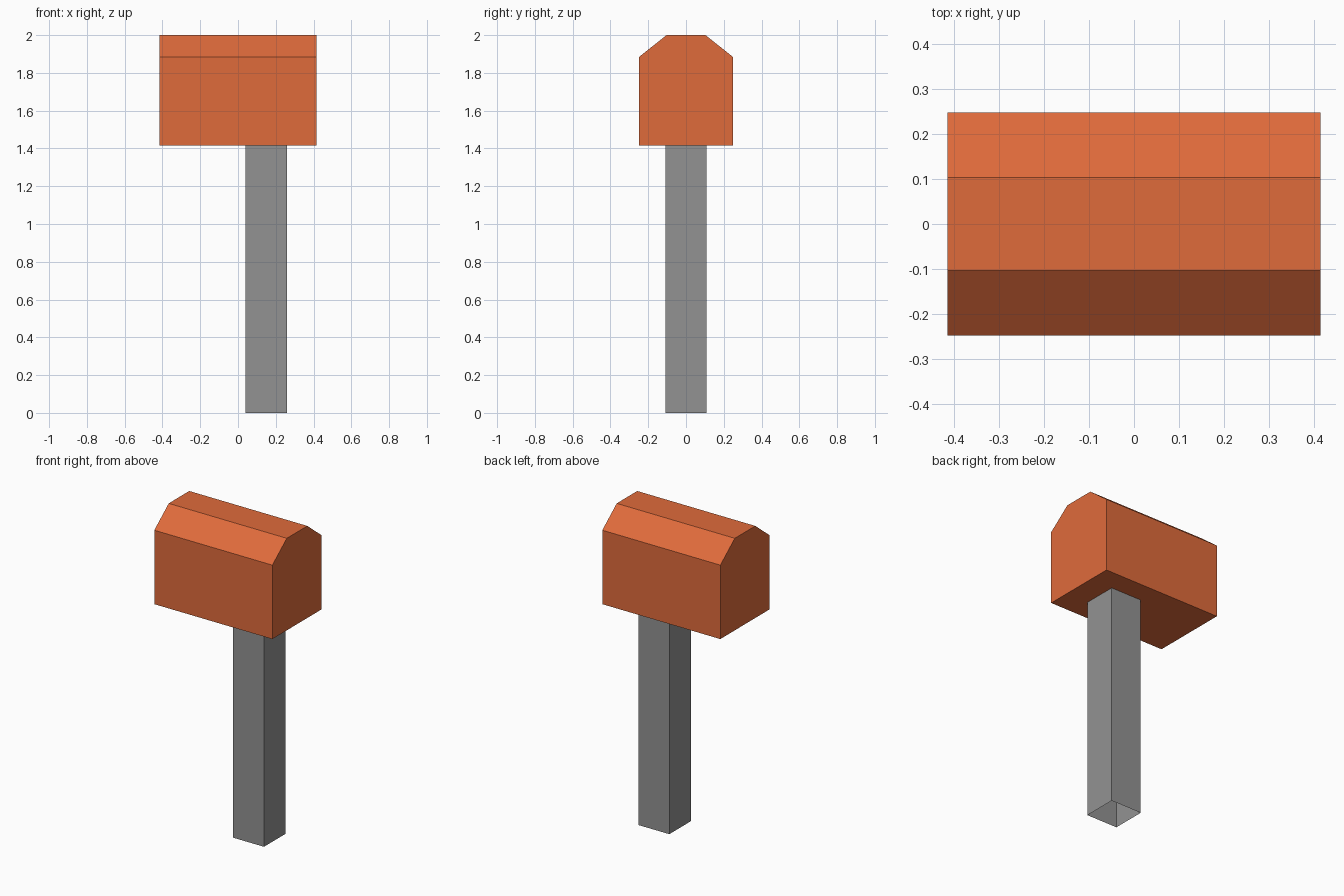
import bpy

if "Cube" in bpy.data.objects:
    bpy.data.objects.remove(bpy.data.objects["Cube"])


def material(name, rgb):
    m = bpy.data.materials.new(name)
    m.diffuse_color = (*rgb, 1.0)
    m.use_nodes = True
    m.node_tree.nodes["Principled BSDF"].inputs["Base Color"].default_value = m.diffuse_color
    return m


def prism(name, bottom, top, caps, mat):
    """Join two matching outlines (counter-clockwise seen from the top end)."""
    n = len(bottom)
    faces = [(i, (i + 1) % n, n + (i + 1) % n, n + i) for i in range(n)]
    if caps:
        faces += [tuple(reversed(range(n))), tuple(range(n, 2 * n))]
    mesh = bpy.data.meshes.new(name)
    mesh.from_pydata(bottom + top, [], faces)
    mesh.materials.append(mat)
    obj = bpy.data.objects.new(name, mesh)
    bpy.context.collection.objects.link(obj)
    return obj


orange = material("burnt orange", (0.74, 0.146, 0.044))
grey = material("post grey", (0.29, 0.29, 0.29))

# Box with bevelled roof, extruded along x
half = [(0.248, 1.415), (0.248, 1.885), (0.103, 2.0)]
outline = half + [(-y, z) for y, z in reversed(half)]
prism("mailbox_body",
      [(-0.415, y, z) for y, z in outline],
      [(0.415, y, z) for y, z in outline], True, orange)

# Square hollow post, open at the bottom, set off-centre
r, cx = 0.109, 0.15
square = [(cx - r, -r), (cx + r, -r), (cx + r, r), (cx - r, r)]
prism("post",
      [(x, y, 0.0) for x, y in square],
      [(x, y, 1.415) for x, y in square], False, grey)
